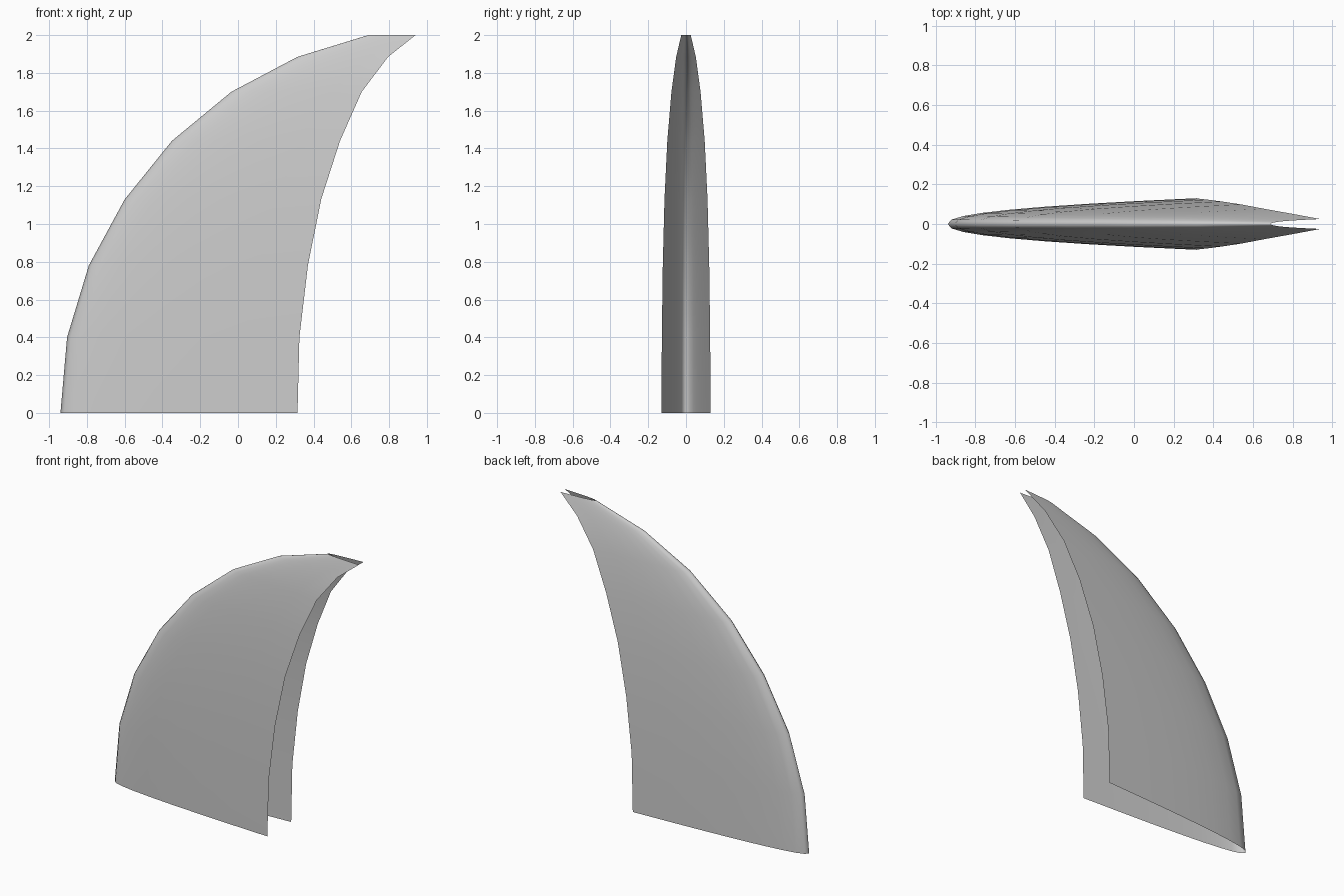
import bpy

cube = bpy.data.objects.get("Cube")
if cube:
    bpy.data.objects.remove(cube, do_unlink=True)

# Plain grey finish
grey = bpy.data.materials.new("plain grey")
grey.use_nodes = True
colour = (0.6, 0.6, 0.6, 1)
grey.diffuse_color = colour
grey.node_tree.nodes["Principled BSDF"].inputs["Base Color"].default_value = colour

# Fin stations from root to tip: height, leading x, trailing x, half thickness
STATIONS = [
    (0.00, -0.94, 0.315, 0.130),
    (0.40, -0.905, 0.325, 0.128),
    (0.78, -0.79, 0.37, 0.123),
    (1.13, -0.60, 0.44, 0.114),
    (1.44, -0.35, 0.54, 0.099),
    (1.70, -0.035, 0.655, 0.077),
    (1.885, 0.315, 0.795, 0.052),
    (2.00, 0.69, 0.94, 0.025),
]
HALF = 8  # chord divisions on each side

# Each station is a rounded-nose section, open along its trailing edge
verts = []
for z, lead, trail, thick in STATIONS:
    for i in range(-HALF, HALF + 1):
        u = abs(i) / HALF
        side = 1 if i > 0 else -1
        verts.append((lead + (trail - lead) * u ** 2, side * thick * u ** 0.85, z))

# Skin between neighbouring stations
row = 2 * HALF + 1
faces = []
for s in range(len(STATIONS) - 1):
    for i in range(row - 1):
        a = s * row + i
        faces.append((a, a + 1, a + 1 + row, a + row))

# Wind the faces so their normals point outwards
faces = [f[::-1] for f in faces]
mesh = bpy.data.meshes.new("fin_shell")
mesh.from_pydata(verts, [], faces)
mesh.materials.append(grey)
mesh.update()
if mesh.polygons[0].normal.y > 0:
    mesh.flip_normals()
mesh.shade_smooth()
fin = bpy.data.objects.new("fin_shell", mesh)
bpy.context.collection.objects.link(fin)
